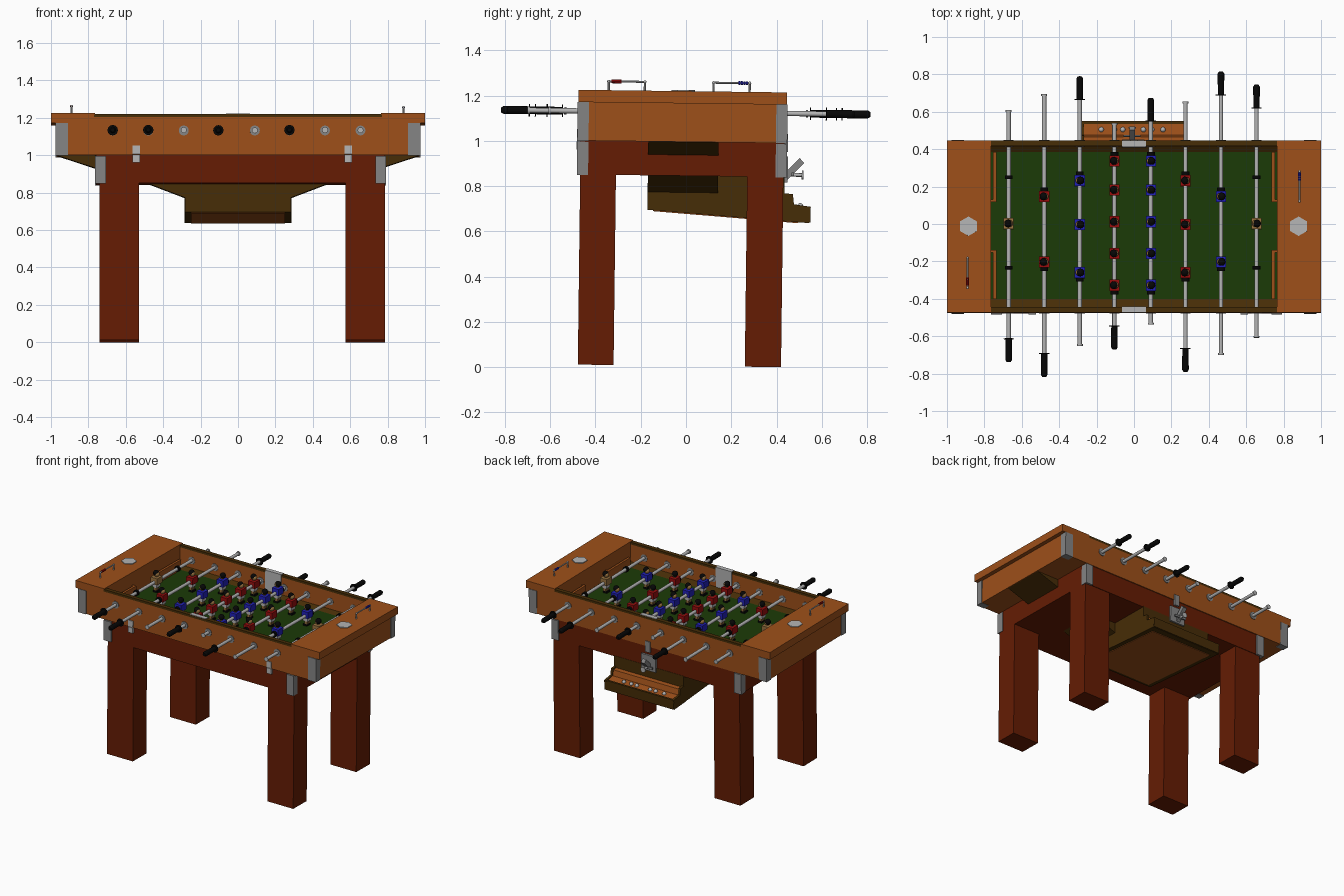
import bpy, bmesh
from math import pi
from mathutils import Matrix, Vector

cube = bpy.data.objects.get("Cube")
if cube:
    bpy.data.objects.remove(cube)


def make_material(name, r, g, b):
    m = bpy.data.materials.new(name)
    m.use_nodes = True
    m.diffuse_color = (r, g, b, 1)
    m.node_tree.nodes["Principled BSDF"].inputs["Base Color"].default_value = (r, g, b, 1)
    return m


MATS = {
    "orange": make_material("orange wood", .34, .08, .01),
    "olive": make_material("dark olive wood", .062, .026, .002),
    "mahogany": make_material("mahogany wood", .13, .0115, .001),
    "green": make_material("green felt", .011, .043, .002),
    "steel": make_material("grey steel", .23, .23, .23),
    "chrome": make_material("light metal", .46, .46, .46),
    "black": make_material("black rubber", .002, .002, .002),
    "blue": make_material("blue paint", .015, .015, .48),
    "red": make_material("red paint", .31, .004, .004),
    "tan": make_material("tan paint", .32, .17, .05),
}
objects = []


class Part:
    """One named object gathered from simple solids."""

    def __init__(self, name):
        self.name, self.bm, self.keys = name, bmesh.new(), []

    def paint(self, verts, key):
        if key not in self.keys:
            self.keys.append(key)
        for f in {f for v in verts for f in v.link_faces}:
            f.material_index = self.keys.index(key)
        return self

    def box(self, x, y, z, key):
        centre = Vector([(a[0] + a[1]) / 2 for a in (x, y, z)])
        size = [abs(a[1] - a[0]) for a in (x, y, z)]
        m = Matrix.Translation(centre) @ Matrix.Diagonal((*size, 1))
        return self.paint(bmesh.ops.create_cube(self.bm, size=1, matrix=m)["verts"], key)

    def rod(self, p, q, r, key, sides=12, r2=None):
        p, q = Vector(p), Vector(q)
        d = q - p
        m = Matrix.Translation((p + q) / 2) @ d.to_track_quat("Z", "Y").to_matrix().to_4x4()
        res = bmesh.ops.create_cone(self.bm, cap_ends=True, segments=sides, radius1=r,
                                    radius2=r if r2 is None else r2, depth=d.length, matrix=m)
        return self.paint(res["verts"], key)

    def ball(self, p, r, key):
        res = bmesh.ops.create_uvsphere(self.bm, u_segments=12, v_segments=8, radius=r,
                                        matrix=Matrix.Translation(p))
        return self.paint(res["verts"], key)

    def prism(self, profile, axis, lo, hi, key):
        place = (lambda a, b, t: (t, a, b)) if axis == "X" else (lambda a, b, t: (a, t, b))
        start = [self.bm.verts.new(place(a, b, lo)) for a, b in profile]
        face = self.bm.faces.new(start)
        new = bmesh.ops.extrude_face_region(self.bm, geom=[face])["geom"]
        end = [g for g in new if isinstance(g, bmesh.types.BMVert)]
        bmesh.ops.translate(self.bm, verts=end, vec=Vector(place(0, 0, hi - lo)))
        return self.paint(start + end, key)

    def mesh(self):
        bmesh.ops.recalc_face_normals(self.bm, faces=self.bm.faces)
        me = bpy.data.meshes.new(self.name)
        self.bm.to_mesh(me)
        self.bm.free()
        for k in self.keys:
            me.materials.append(MATS[k])
        return me

    def done(self):
        return place_mesh(self.name, self.mesh())


def place_mesh(name, me, loc=(0, 0, 0), turn=0):
    ob = bpy.data.objects.new(name, me)
    ob.matrix_basis = Matrix.Translation(loc) @ Matrix.Rotation(turn, 4, "Z")
    bpy.context.collection.objects.link(ob)
    objects.append(ob)
    return ob


FRONT, BACK, ROD_Z, FIELD = -.475, .445, 1.121, 1.045

# legs and apron
for side, x in (("right", (-.74, -.528)), ("left", (.575, .787))):
    for end, y in (("front", (-.464, -.306)), ("back", (.274, .434))):
        Part(f"{end}_{side}_leg").box(x, y, (0, .85), "mahogany").done()
Part("apron").box((-.76, .787), (-.466, .438), (.84, .99), "mahogany").done()

# cabinet walls, end blocks and caps
walls = Part("cabinet_walls")
rails = Part("rail_tops")
ledges = Part("field_ledges")
for a, b, inner in ((FRONT, FRONT + .03, -.40), (BACK - .03, BACK, .385)):
    walls.box((-.77, .77), (a, b), (.99, 1.193), "orange")
    rails.box((-.77, .77), (a, b), (1.193, 1.209), "olive")
    wall = b if inner < 0 else a
    ledges.prism([(wall, FIELD), (inner, FIELD), (wall, FIELD + .02)], "X", -.77, .77, "olive")
walls.done()
rails.done()
ledges.done()
for name, s in (("right", -1), ("left", 1)):
    p = Part(name + "_end_block")
    p.box((s * .765, s * .97), (FRONT, BACK), (.99, 1.165), "orange")
    p.box((s * .765, s), (FRONT, BACK), (1.16, 1.214), "orange")
    p.done()
    Part(name + "_ball_ramp").prism([(s * .97, .992), (s * .75, .992), (s * .75, .92)],
                                    "Y", -.165, .145, "olive").done()

# playing field and goal boards
Part("playing_field").box((-.77, .77), (FRONT + .02, BACK - .02), (.995, FIELD), "green").done()
for name, s in (("right", -1), ("left", 1)):
    g = Part(name + "_goal")
    for post, corner in ((-.145, -.40), (.125, .385)):
        g.box((s * .736, s * .753), (post, corner), (FIELD, 1.12), "orange")
        g.box((s * .736, s * .767), (post - .006, post + .006), (FIELD, 1.12), "orange")
    g.done()

# steel corner brackets, hinges, counter plates and cup rings
brackets = Part("corner_brackets")
for y0, dy in ((FRONT, 1), (BACK, -1)):
    y = (y0 - dy * .004, y0 + dy * .046)
    for s in (-1, 1):
        brackets.box((s * .91, s * .975), y, (.988, 1.16), "steel")
    brackets.box((-.765, -.705), y, (.838, .985), "steel")
    brackets.box((.735, .791), y, (.838, .985), "steel")
brackets.done()
hinges = Part("hinges_and_latch")
for x in (-.545, .59):
    for z in ((.95, .99), (.994, 1.04)):
        hinges.box((x - .02, x + .02), (FRONT - .006, FRONT + .01), z, "chrome")
hinges.box((-.02, .02), (BACK - .01, BACK + .007), (.95, 1.03), "steel")
hinges.done()
plates = Part("rail_plates")
plates.box((-.065, .065), (FRONT + .002, FRONT + .034), (1.065, 1.213), "chrome")
plates.box((-.065, .065), (BACK - .034, BACK - .002), (1.065, 1.213), "chrome")
plates.done()
for name, x in (("right", -.885), ("left", .88)):
    Part(name + "_cup_ring").rod((x, -.013, 1.212), (x, -.013, 1.219), .052, "chrome", 6).done()

# score counters
for name, x, y0, y1, bead, key in (("right", -.89, -.343, -.183, -.33, "red"),
                                   ("left", .885, .12, .28, .23, "blue")):
    c = Part(name + "_score_counter")
    for y in (y0, y1):
        c.rod((x, y, 1.21), (x, y, 1.252), .005, "chrome", 8)
        c.ball((x, y, 1.253), .007, "chrome")
    c.rod((x, y0, 1.253), (x, y1, 1.253), .0045, "chrome", 8)
    for i in range(4):
        y = bead + i * .011
        c.rod((x, y, 1.253), (x, y + .01, 1.253), .008, key, 8)
    c.done()

# ball return chute below the apron
chute = Part("ball_return_chute")
chute.prism([(-.165, .845), (-.165, .688), (.44, .645), (.44, .845)], "X", -.284, .284, "olive")
for s in (-1, 1):
    chute.prism([(s * .28, .845), (s * .49, .845), (s * .28, .765)], "Y", -.165, .145, "olive")
chute.done()
Part("chute_bottom_panel").prism([(-.14, .687), (-.14, .682), (.5, .637), (.5, .642)],
                                 "X", -.25, .25, "orange").done()

# tray with a stepped orange floor and loose balls
tray = Part("ball_tray")
tray.prism([(.42, .646), (.55, .638), (.55, .69), (.42, .69)], "X", -.284, .284, "olive")
for s in (-1, 1):
    tray.prism([(.42, .646), (.55, .638), (.557, .71), (.482, .72), (.477, .765), (.42, .77)],
               "X", s * .268, s * .285, "olive")
tray.box((-.284, .284), (.54, .556), (.64, .71), "olive")
tray.prism([(.435, .685), (.435, .76), (.47, .755), (.48, .715), (.541, .703), (.541, .685)],
           "X", -.268, .268, "orange")
tray.done()
balls = Part("balls")
for x in (-.175, -.105, -.06, .05, .095, .155):
    balls.ball((x, .51, .712), .014, "chrome")
balls.done()

# coin mechanism on the back
coin = Part("coin_mechanism")
coin.box((-.065, .055), (.435, .453), (.815, .93), "steel")
coin.prism([(.45, .825), (.45, .868), (.505, .925), (.525, .903)], "X", -.025, .005, "steel")
coin.rod((-.01, .45, .85), (-.01, .52, .85), .008, "chrome")
coin.rod((-.01, .515, .85), (-.01, .523, .85), .02, "chrome")
coin.box((-.055, .035), (.47, .48), (.845, .86), "steel")
coin.done()


# players: shirt, shorts, legs, boots, head and hair, facing +x
def player_mesh(name, key):
    p = Part(name)
    p.box((-.027, .027), (-.03, .03), (-.014, .034), key)
    p.box((-.018, .018), (-.022, .022), (-.04, -.014), "chrome")
    for s in (-1, 1):
        p.box((-.01, .01), (s * .003, s * .018), (-.065, -.04), "tan")
    p.box((-.012, .02), (-.02, .02), (-.075, -.062), "black")
    p.rod((0, 0, .03), (0, 0, .044), .009, "tan", 8)
    p.ball((.004, 0, .053), .019, "tan")
    p.ball((-.003, 0, .059), .021, "black")
    return p.mesh()


TEAMS = {k: player_mesh(k + "_player", k) for k in ("red", "blue", "tan")}
ONE, TWO, THREE = (.002,), (.147, -.203), (.232, -.003, -.26)
FIVE = (.337, .182, .012, -.158, -.328)

# each bar: x, handle end, plain end, player key, player places
BARS = [(-.67, -.738, .61, "tan", ONE), (-.48, -.817, .695, "red", TWO),
        (-.29, .79, -.652, "blue", THREE), (-.105, -.67, .54, "red", FIVE),
        (.09, .675, -.538, "blue", FIVE), (.275, -.79, .655, "red", THREE),
        (.465, .815, -.70, "blue", TWO), (.655, .745, -.608, "tan", ONE)]
for n, (x, grip, tip, key, places) in enumerate(BARS, 1):
    s = 1 if grip > 0 else -1
    bar = Part(f"rod_{n}")

    def along(a, b, r, k, r2=None):
        bar.rod((x, a, ROD_Z), (x, b, ROD_Z), r, k, 12, r2)

    along(grip - s * .1, tip, .0115, "chrome")
    along(tip, tip + s * .01, .016, "chrome")
    along(grip - s * .127, grip - s * .122, .028, "black")
    along(grip - s * .124, grip - s * .012, .0165, "black", .018)
    along(grip - s * .012, grip, .018, "black", .011)
    for wall, d in ((FRONT, -1), (BACK, 1)):
        along(wall - d * .032, wall + d * .004, .027, "steel")
    bumpers = (.25, -.233) if len(places) == 1 else (places[0] + .039, places[-1] - .039)
    for y in bumpers:
        along(y - .009, y + .009, .021, "black")
    bar.done()
    facing = 0 if key == "red" or x < -.6 else pi
    for i, y in enumerate(places, 1):
        place_mesh(f"player_{n}_{i}", TEAMS[key], (x, y, ROD_Z), facing)

# the whole table leans very slightly toward the back
lean = (Matrix.Translation((0, 0, 1.1354)) @ Matrix.Rotation(-.0125, 4, "X")
        @ Matrix.Translation((0, 0, -1.13)))
bpy.ops.object.select_all(action="DESELECT")
for ob in objects:
    ob.matrix_basis = lean @ ob.matrix_basis
    ob.select_set(True)
bpy.context.view_layer.objects.active = objects[0]
bpy.ops.object.shade_smooth_by_angle(angle=pi / 5)
